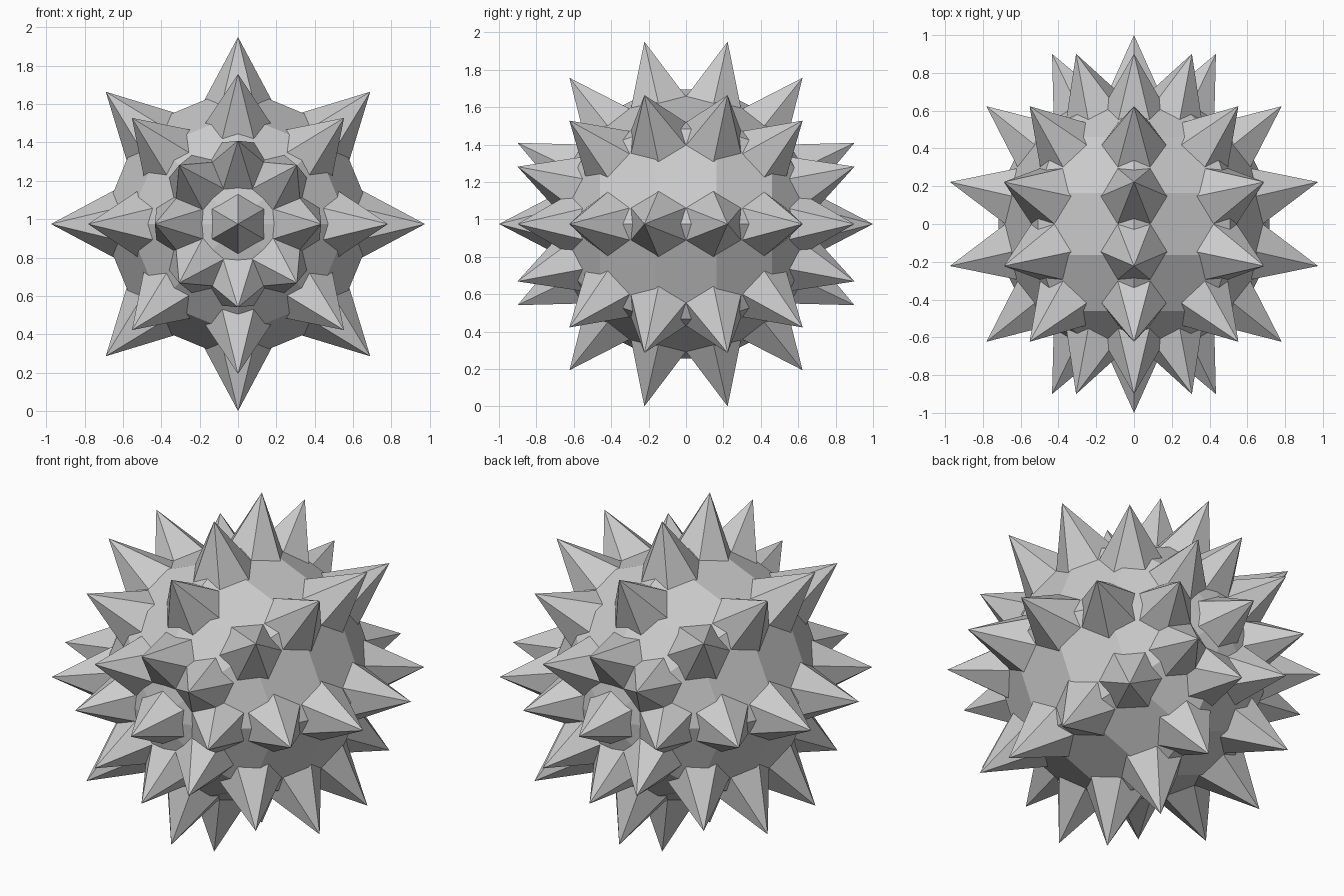
import bpy, bmesh, math
from mathutils import Matrix, Vector

if "Cube" in bpy.data.objects:
    bpy.data.objects.remove(bpy.data.objects["Cube"])

SEGMENTS, RINGS = 8, 7      # coarse ball whose poles face front and back
BODY_R, TIP_R, BASE_R = 0.737, 1.0, 0.60
SLOPE = 0.52                # spike radius gained per unit of length
CENTRE = Vector((0, 0, TIP_R * math.sin(3 * math.pi / RINGS)))


def finish(name, bm):
    mesh = bpy.data.meshes.new(name)
    bm.to_mesh(mesh)
    bm.free()
    obj = bpy.data.objects.new(name, mesh)
    obj.location = CENTRE
    bpy.context.collection.objects.link(obj)
    return obj


# Faceted body
bm = bmesh.new()
bmesh.ops.create_uvsphere(bm, u_segments=SEGMENTS, v_segments=RINGS, radius=BODY_R,
                          matrix=Matrix.Rotation(math.pi / 2, 4, 'X'))
directions = [v.co.normalized() for v in bm.verts]
finish("body", bm)

# One six-sided spike on every corner of the body, one edge along the ring
bm = bmesh.new()
length = TIP_R - BASE_R
for d in directions:
    tangent = Vector((0, 1, 0)).cross(d)
    if tangent.length < 0.01:
        tangent = Vector((0, 0, 1))
    tangent.normalize()
    side = d.cross(tangent)
    frame = Matrix((tangent, side, d)).transposed().to_4x4()
    tip = bm.verts.new(d * TIP_R)
    base = []
    for i in range(6):
        a = i * math.pi / 3
        r = length * SLOPE
        base.append(bm.verts.new(frame @ Vector((r * math.cos(a), r * math.sin(a), BASE_R))))
    for i in range(6):
        bm.faces.new((base[i], base[(i + 1) % 6], tip))
    bm.faces.new(base[::-1])
finish("spikes", bm)
